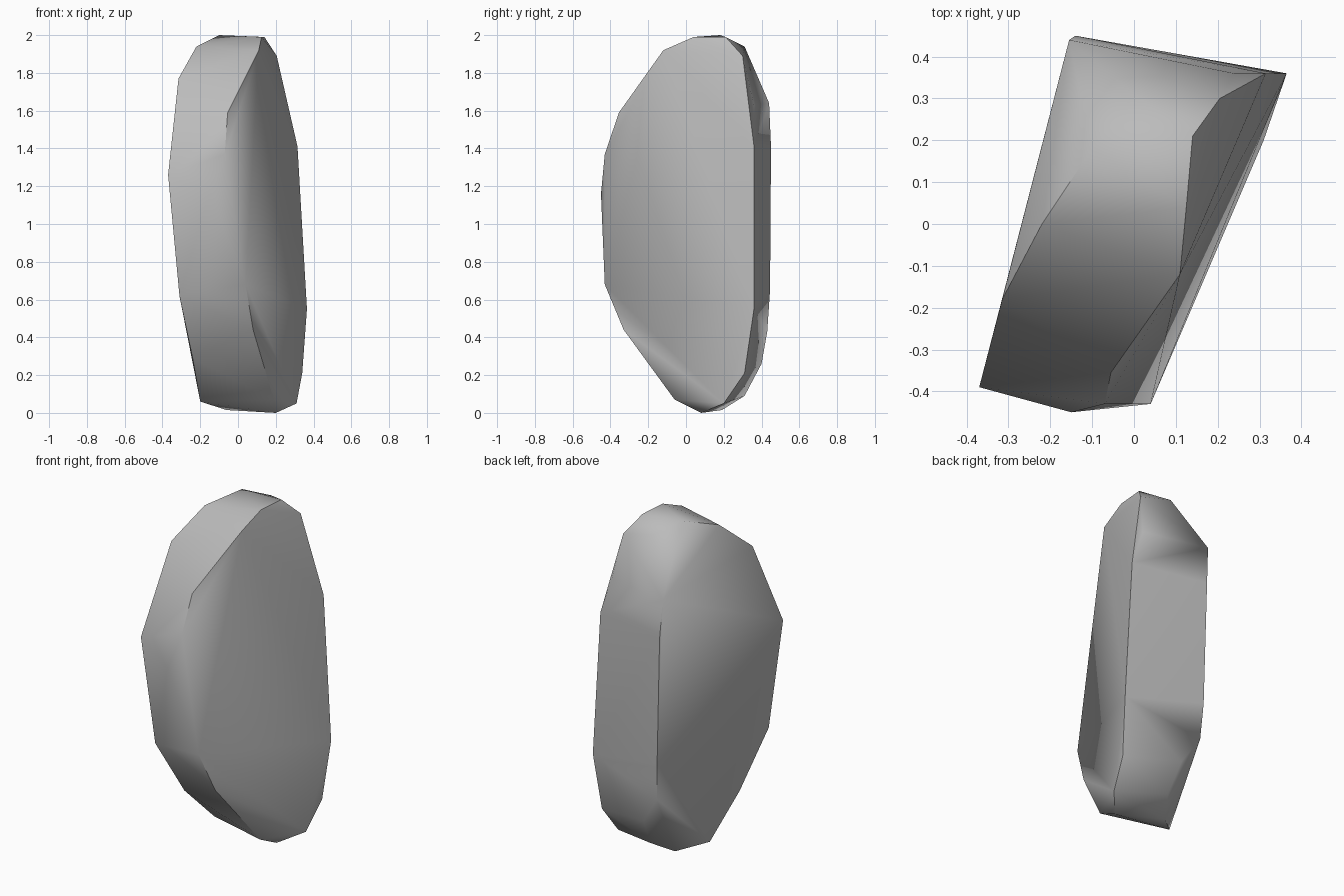
import bpy, bmesh, math

cube = bpy.data.objects.get("Cube")
if cube:
    bpy.data.objects.remove(cube, do_unlink=True)

# Stone colour
stone = bpy.data.materials.new("stone_grey")
stone.use_nodes = True
colour = (0.5, 0.5, 0.5, 1)
stone.diffuse_color = colour
stone.node_tree.nodes["Principled BSDF"].inputs["Base Color"].default_value = colour

# Rim of the broad face on the +x side
right_rim = [
    (.2, .08, 0), (.19, -.06, .07), (.08, -.33, .44), (.04, -.43, .68),
    (-.07, -.43, 1.37), (-.055, -.355, 1.59), (.11, -.12, 1.92),
    (.125, .04, 1.99), (.14, .21, 1.99), (.205, .3, 1.89), (.24, .36, 1.63),
    (.315, .36, 1.41), (.365, .36, .55), (.34, .31, .21), (.31, .2, .05)]

# Rim of the broad face on the -x side
left_rim = [
    (-.06, .19, .015), (-.2, .06, .06), (-.24, -.165, .29), (-.31, -.34, .62),
    (-.37, -.39, 1.26), (-.315, -.18, 1.77), (-.22, 0, 1.94), (-.1, .18, 2),
    (0, .31, 1.94), (-.155, .44, 1.64), (-.14, .45, 1.41),
    (-.12, .445, .65), (-.108, .43, .43)]

# Bumps on the narrow edge between the rims
edge_bumps = [(-.15, -.45, 1.16), (.02, .31, .09), (0, .4, .26)]

# Slab wrapped tightly around the rims
bm = bmesh.new()
for point in right_rim + left_rim + edge_bumps:
    bm.verts.new(point)
hull = bmesh.ops.convex_hull(bm, input=bm.verts)
spare = {v for v in hull["geom_interior"] + hull["geom_unused"]
         if isinstance(v, bmesh.types.BMVert)}
bmesh.ops.delete(bm, geom=list(spare), context='VERTS')
bmesh.ops.recalc_face_normals(bm, faces=bm.faces)
mesh = bpy.data.meshes.new("rock_slab")
bm.to_mesh(mesh)
bm.free()
mesh.materials.append(stone)
rock = bpy.data.objects.new("rock_slab", mesh)
bpy.context.collection.objects.link(rock)

# Smooth faces with a crisp rim
bpy.ops.object.select_all(action='DESELECT')
rock.select_set(True)
bpy.context.view_layer.objects.active = rock
bpy.ops.object.shade_smooth_by_angle(angle=math.radians(50))
